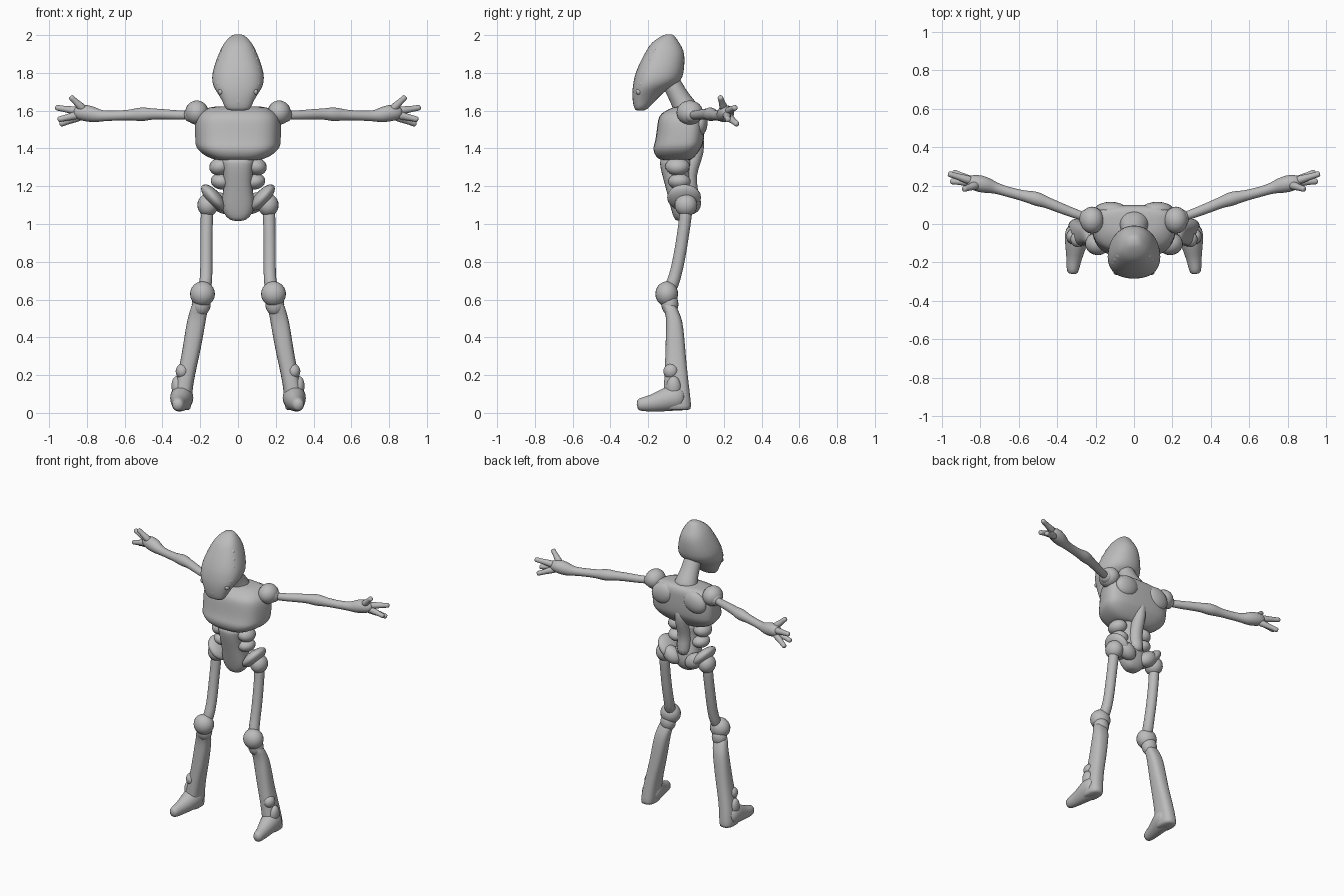
import bpy, bmesh, math
from mathutils import Vector, Matrix

grey = bpy.data.materials.new("bone_grey")
grey.diffuse_color = (0.5, 0.5, 0.5, 1)


def finish(name, bm, mirror=False, subdiv=1):
    bmesh.ops.recalc_face_normals(bm, faces=bm.faces)
    me = bpy.data.meshes.new(name)
    bm.to_mesh(me)
    bm.free()
    me.materials.append(grey)
    for p in me.polygons:
        p.use_smooth = True
    ob = bpy.data.objects.new(name, me)
    bpy.context.collection.objects.link(ob)
    if mirror:
        ob.modifiers.new("mirror", 'MIRROR')
    if subdiv:
        ob.modifiers.new("smooth", 'SUBSURF').levels = subdiv
    return ob


def skin(bm, rings):
    loops = [[bm.verts.new(p) for p in r] for r in rings]
    n = len(loops[0])
    for a, b in zip(loops, loops[1:]):
        for i in range(n):
            j = (i + 1) % n
            bm.faces.new((a[i], a[j], b[j], b[i]))
    bm.faces.new(loops[0][::-1])
    bm.faces.new(loops[-1])


def spow(v, e):
    return math.copysign(abs(v) ** e, v)


def body(name, rows, power=2.0, taper=0.0, mirror=False, n=20):
    """Stack of level sections: (z, x centre, half width, y front, y back)."""
    bm = bmesh.new()
    rings = []
    for z, cx, w, yf, yb in rows:
        ring = []
        for i in range(n):
            a = math.tau * (i + 0.5) / n
            u, v = spow(math.cos(a), 2 / power), spow(math.sin(a), 2 / power)
            ring.append((cx + w * u * (1 + taper * v),
                         (yf + yb) / 2 + (yb - yf) / 2 * v, z))
        rings.append(ring)
    skin(bm, rings)
    return finish(name, bm, mirror)


def tube(name, pts, mirror=False, n=12, flat=1.0):
    """Round limb through points (x, y, z, radius)."""
    bm = bmesh.new()
    ps = [Vector(p[:3]) for p in pts]
    rings = []
    for i, p in enumerate(ps):
        d = (ps[min(i + 1, len(ps) - 1)] - ps[max(i - 1, 0)]).normalized()
        ref = Vector((0, 0, 1)) if abs(d.z) < 0.8 else Vector((0, 1, 0))
        s = d.cross(ref).normalized()
        t = s.cross(d)
        r = pts[i][3]
        rings.append([p + s * r * flat * math.cos(math.tau * k / n)
                      + t * r * math.sin(math.tau * k / n) for k in range(n)])
    skin(bm, rings)
    return finish(name, bm, mirror)


def balls(name, items, mirror=True, seg=20):
    """Ellipsoids: (centre, radii, tilt about y in degrees)."""
    bm = bmesh.new()
    for c, r, tilt in items:
        m = (Matrix.Translation(c) @ Matrix.Rotation(math.radians(tilt), 4, 'Y')
             @ Matrix.Diagonal((*r, 1)))
        bmesh.ops.create_uvsphere(bm, u_segments=seg, v_segments=seg // 2 + 2,
                                  radius=1, matrix=m)
    return finish(name, bm, mirror, 0)


# Head: long mask-shaped skull with studs down each cheek
body("head", [
    (1.60, 0, 0.045, -0.265, -0.22), (1.61, 0, 0.068, -0.275, -0.20),
    (1.66, 0, 0.085, -0.285, -0.155), (1.715, 0, 0.125, -0.285, -0.10),
    (1.75, 0, 0.138, -0.28, -0.025), (1.80, 0, 0.138, -0.27, -0.01),
    (1.87, 0, 0.115, -0.238, -0.005), (1.92, 0, 0.094, -0.21, -0.01),
    (1.96, 0, 0.073, -0.185, -0.035), (1.99, 0, 0.045, -0.14, -0.055),
    (2.005, 0, 0.022, -0.11, -0.07)], 2.3, -0.12)
studs = []
for i in range(6):
    t = i / 5
    studs.append(((0.076 + 0.03 * math.sin(t * 2.6), -0.165 - 0.085 * t,
                   1.91 - 0.21 * t), (0.016, 0.016, 0.016), 0))
balls("cheek_studs", studs, seg=10)
balls("chin", [((0, -0.255, 1.655), (0.05, 0.027, 0.045), 0)], False)
tube("neck", [(0, -0.10, 1.80, 0.05), (0, -0.07, 1.73, 0.052),
              (0, -0.03, 1.66, 0.055), (0, 0.0, 1.61, 0.07),
              (0, 0.01, 1.57, 0.075)], flat=1.15)

# Chest: broad boxy rib cage, undercut below
body("chest", [
    (1.335, 0, 0.10, -0.12, 0.02), (1.345, 0, 0.14, -0.15, 0.035),
    (1.375, 0, 0.195, -0.172, 0.065), (1.41, 0, 0.22, -0.175, 0.085),
    (1.43, 0, 0.222, -0.165, 0.095), (1.50, 0, 0.225, -0.155, 0.10),
    (1.555, 0, 0.222, -0.15, 0.10), (1.585, 0, 0.205, -0.135, 0.10),
    (1.61, 0, 0.17, -0.09, 0.09), (1.625, 0, 0.13, -0.05, 0.07)],
    3.2, 0.13)
balls("shoulder_blade", [((0.12, 0.075, 1.54), (0.085, 0.04, 0.07), 20)])
tube("spine", [(0, 0.07, 1.48, 0.03), (0, 0.06, 1.38, 0.04),
               (0, 0.02, 1.30, 0.045), (0, 0.01, 1.22, 0.045),
               (0, 0.03, 1.12, 0.05)])

# Belly: central plate with two muscle rolls on each side
body("belly", [
    (1.015, 0, 0.025, -0.05, 0.0), (1.03, 0, 0.06, -0.065, 0.025),
    (1.08, 0, 0.09, -0.08, 0.05), (1.14, 0, 0.085, -0.095, 0.045),
    (1.20, 0, 0.075, -0.11, 0.025), (1.27, 0, 0.08, -0.13, 0.02),
    (1.32, 0, 0.085, -0.14, 0.03), (1.36, 0, 0.10, -0.14, 0.03)], 2.6)
balls("side_muscle", [
    ((0.095, -0.045, 1.305), (0.058, 0.065, 0.047), 15),
    ((0.09, -0.035, 1.225), (0.055, 0.06, 0.042), -10)])

# Pelvis: flared hip wings over ball joints
balls("hip_wing", [((0.13, -0.01, 1.14), (0.088, 0.09, 0.038), -48),
                   ((0.085, 0.03, 1.11), (0.07, 0.05, 0.05), -35)])
balls("hip_joint", [((0.16, 0, 1.10), (0.055, 0.06, 0.06), 0)])

# Arms swept slightly backwards
balls("shoulder", [((0.218, 0.02, 1.59), (0.062, 0.07, 0.064), 0),
                   ((0.25, 0.03, 1.58), (0.036, 0.045, 0.042), 0)])
tube("arm", [(0.24, 0.03, 1.578, 0.025), (0.31, 0.055, 1.575, 0.025),
             (0.40, 0.09, 1.582, 0.029), (0.46, 0.115, 1.582, 0.03),
             (0.49, 0.125, 1.582, 0.038), (0.53, 0.138, 1.58, 0.037),
             (0.57, 0.145, 1.577, 0.028), (0.66, 0.168, 1.573, 0.027),
             (0.72, 0.187, 1.572, 0.029), (0.75, 0.197, 1.575, 0.04),
             (0.80, 0.21, 1.588, 0.048), (0.85, 0.22, 1.59, 0.038),
             (0.87, 0.224, 1.59, 0.02)], True)
for name, tip, root in (("thumb", (0.888, 0.18, 1.675), (0.81, 0.205, 1.60)),
                        ("upper_finger", (0.967, 0.262, 1.617), (0.83, 0.22, 1.595)),
                        ("middle_finger", (0.955, 0.222, 1.552), (0.83, 0.215, 1.582)),
                        ("lower_finger", (0.943, 0.272, 1.527), (0.82, 0.215, 1.575))):
    a, b = Vector(root), Vector(tip)
    tube(name, [(*a.lerp(b, t), r) for t, r in
                ((0, 0.028), (0.4, 0.022), (0.75, 0.016), (0.94, 0.018), (1, 0.011))],
         True, 8)

# Legs
tube("thigh", [(0.163, 0.0, 1.10, 0.035), (0.165, -0.003, 1.03, 0.034),
               (0.167, -0.015, 0.95, 0.033), (0.168, -0.035, 0.82, 0.034),
               (0.167, -0.06, 0.71, 0.033), (0.18, -0.09, 0.64, 0.04)], True)
balls("knee", [((0.188, -0.102, 0.63), (0.066, 0.06, 0.066), 0),
               ((0.195, -0.085, 0.575), (0.05, 0.045, 0.06), 0)])
body("shin", [
    (0.012, 0.298, 0.045, -0.11, 0.025), (0.03, 0.298, 0.05, -0.12, 0.03),
    (0.10, 0.293, 0.05, -0.12, 0.022), (0.20, 0.275, 0.047, -0.115, 0.01),
    (0.30, 0.252, 0.048, -0.11, 0.0), (0.40, 0.235, 0.05, -0.108, -0.008),
    (0.49, 0.22, 0.05, -0.105, -0.018), (0.53, 0.21, 0.048, -0.11, -0.035),
    (0.60, 0.195, 0.045, -0.135, -0.065)], 2.6, mirror=True, n=16)

# Feet: wedge toes with ankle knobs
tube("foot", [(0.295, 0.0, 0.075, 0.06), (0.297, -0.06, 0.085, 0.075),
              (0.303, -0.12, 0.066, 0.062), (0.312, -0.18, 0.05, 0.045),
              (0.318, -0.235, 0.045, 0.038), (0.32, -0.262, 0.042, 0.027)],
     True, 14, 0.9)
balls("ankle", [((0.318, -0.065, 0.13), (0.033, 0.04, 0.065), 8),
                ((0.295, -0.08, 0.22), (0.035, 0.04, 0.04), 0)])
